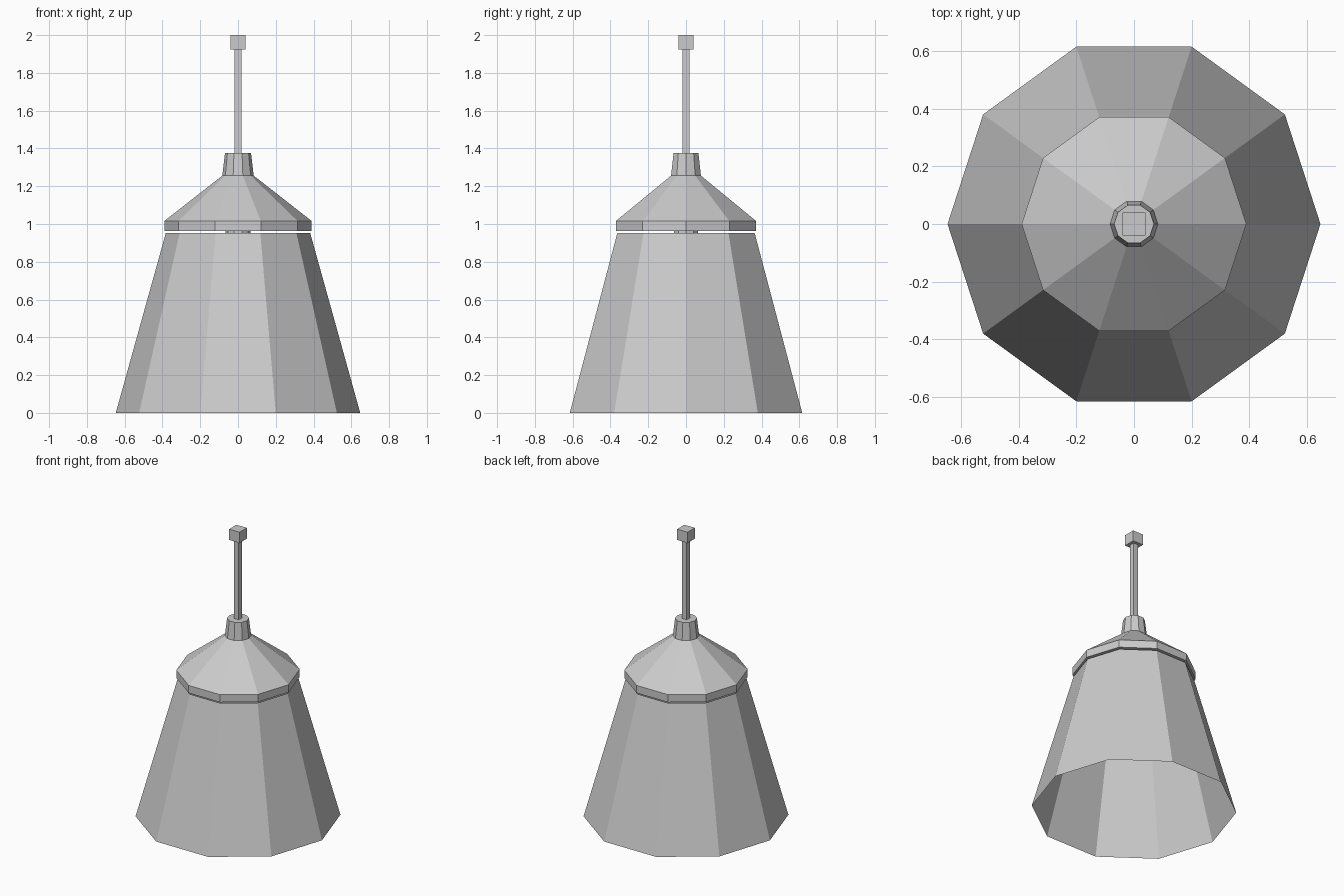
import bpy, bmesh, math

cube = bpy.data.objects.get("Cube")
if cube:
    bpy.data.objects.remove(cube, do_unlink=True)

SIDES = 10

grey = bpy.data.materials.new("light_grey")
grey.use_nodes = True
colour = (0.6, 0.6, 0.6, 1)
grey.diffuse_color = colour
grey.node_tree.nodes["Principled BSDF"].inputs["Base Color"].default_value = colour


def finish(name, bm):
    mesh = bpy.data.meshes.new(name)
    bm.to_mesh(mesh)
    bm.free()
    mesh.materials.append(grey)
    obj = bpy.data.objects.new(name, mesh)
    bpy.context.collection.objects.link(obj)
    return obj


def turned(name, profile, capped=True):
    """Ten-sided flat-faced body from (radius, height) pairs, bottom to top."""
    bm = bmesh.new()
    rings = []
    for r, z in profile:
        angles = [math.tau * i / SIDES for i in range(SIDES)]
        rings.append([bm.verts.new((r * math.cos(a), r * math.sin(a), z)) for a in angles])
    for low, high in zip(rings, rings[1:]):
        for i in range(SIDES):
            j = (i + 1) % SIDES
            bm.faces.new((low[i], low[j], high[j], high[i]))
    if capped:
        bm.faces.new(rings[0][::-1])
        bm.faces.new(rings[-1])
    return finish(name, bm)


def block(name, width, bottom, top):
    bm = bmesh.new()
    bmesh.ops.create_cube(bm, size=1)
    bmesh.ops.scale(bm, vec=(width, width, top - bottom), verts=bm.verts)
    bmesh.ops.translate(bm, vec=(0, 0, (top + bottom) / 2), verts=bm.verts)
    return finish(name, bm)


# Open flared shade, a single thin sheet
turned("shade", [(0.647, 0), (0.382, 0.953)], capped=False)
# Conical cap with an upright rim, floating just above the shade
turned("cap", [(0.39, 0.963), (0.39, 1.016), (0.083, 1.256)])
# Tapered collar on the cap
turned("collar", [(0.083, 1.256), (0.069, 1.376)])
# Lamp socket under the cap
turned("socket", [(0.066, 0.88), (0.066, 0.963)])
# Hanging rod and ceiling mount
block("rod", 0.038, 1.376, 1.925)
block("ceiling_mount", 0.08, 1.925, 2)
